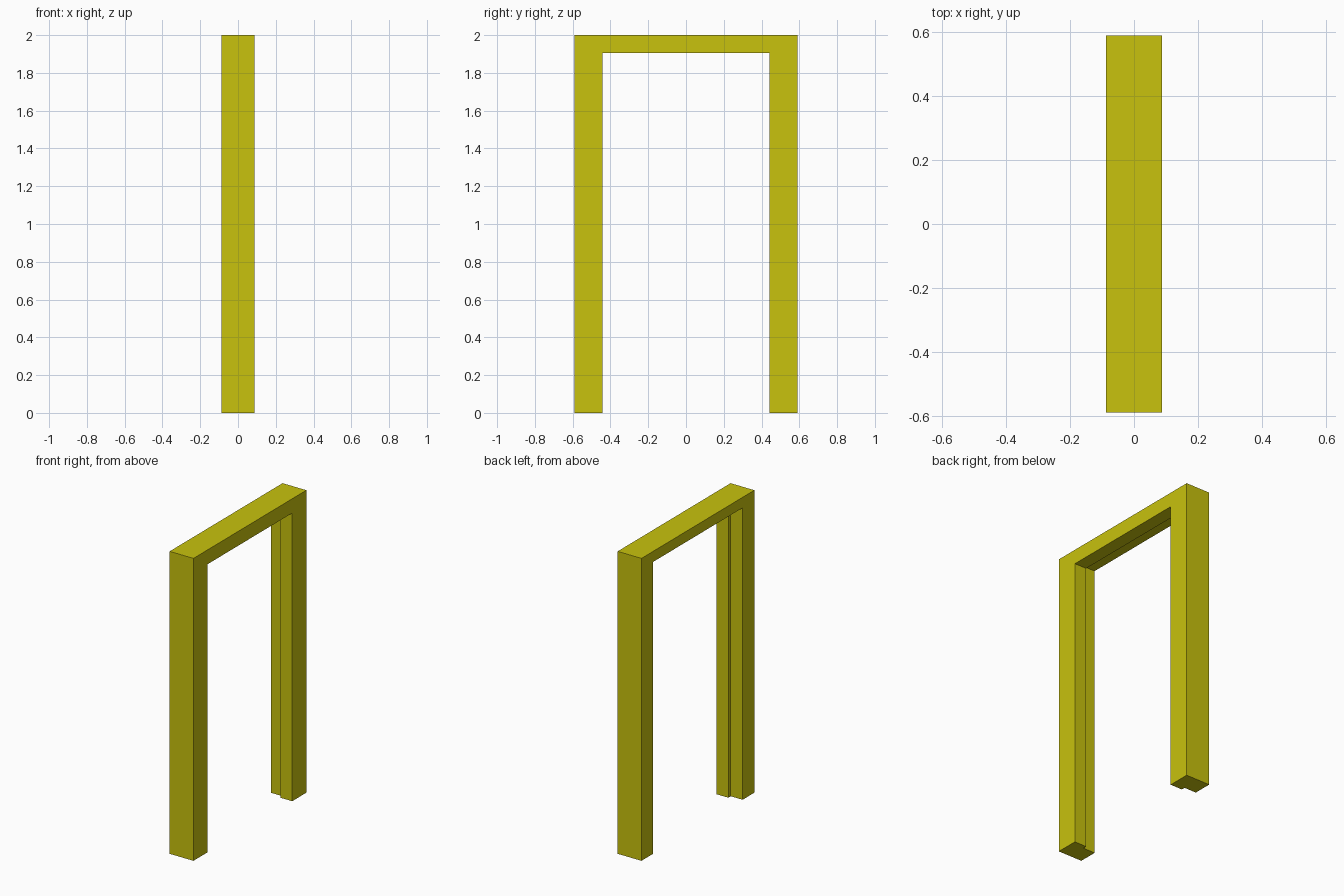
import bpy
import bmesh

cube = bpy.data.objects.get("Cube")
if cube:
    bpy.data.objects.remove(cube, do_unlink=True)

# Overall size
HALF_DEPTH, HALF_WIDTH, HEIGHT = 0.087, 0.59, 2.0

# Thickness of (jamb, header) at the outside, the stop and the rebate
OUTER, STOP, REBATE = (0, 0), (0.148, 0.095), (0.123, 0.07)

# Rebated section: position through the wall and thickness there
section = [
    (HALF_DEPTH, OUTER), (HALF_DEPTH, STOP), (0, STOP),
    (0, REBATE), (-HALF_DEPTH, REBATE), (-HALF_DEPTH, OUTER),
]


def station(bm, side, at_top):
    """One ring of the section, at a foot or a mitred top corner."""
    ring = []
    for x, (jamb, header) in section:
        z = HEIGHT - header if at_top else 0
        ring.append(bm.verts.new((x, side * (HALF_WIDTH - jamb), z)))
    return ring


# Sweep the section up one jamb, across the header and down the other
bm = bmesh.new()
rings = [station(bm, side, top)
         for side, top in ((-1, False), (-1, True), (1, True), (1, False))]
for a, b in zip(rings, rings[1:]):
    for i in range(len(section)):
        j = (i + 1) % len(section)
        bm.faces.new((a[i], a[j], b[j], b[i]))

# Flat feet
bm.faces.new(rings[0])
bm.faces.new(rings[-1])
bmesh.ops.recalc_face_normals(bm, faces=bm.faces)

mesh = bpy.data.meshes.new("door_frame")
bm.to_mesh(mesh)
bm.free()
frame = bpy.data.objects.new("door_frame", mesh)
bpy.context.collection.objects.link(frame)

# Paint
paint = bpy.data.materials.new("mustard yellow")
paint.use_nodes = True
colour = (0.58, 0.54, 0.004, 1)
paint.diffuse_color = colour
for node in paint.node_tree.nodes:
    if node.type == "BSDF_PRINCIPLED":
        node.inputs["Base Color"].default_value = colour
mesh.materials.append(paint)
